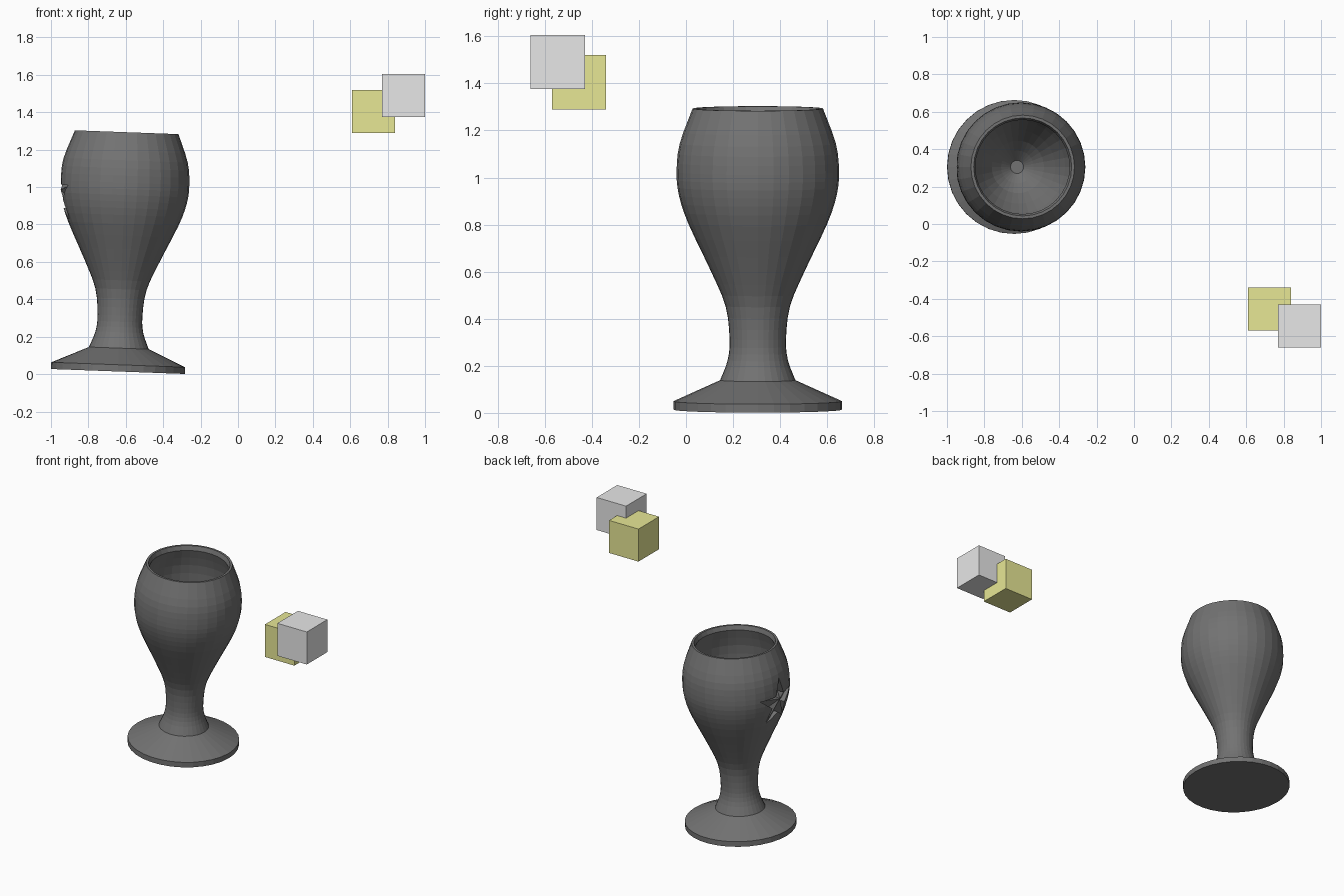
import bpy, bmesh, math
from mathutils import Vector, Matrix

if "Cube" in bpy.data.objects:
    bpy.data.objects.remove(bpy.data.objects["Cube"], do_unlink=True)


def material(name, rgb):
    m = bpy.data.materials.new(name)
    m.use_nodes = True
    m.diffuse_color = (*rgb, 1)
    m.node_tree.nodes["Principled BSDF"].inputs["Base Color"].default_value = (*rgb, 1)
    return m


def add_object(name, bm, mat=None):
    bmesh.ops.recalc_face_normals(bm, faces=bm.faces)
    me = bpy.data.meshes.new(name)
    bm.to_mesh(me)
    bm.free()
    if mat:
        me.materials.append(mat)
    ob = bpy.data.objects.new(name, me)
    bpy.context.collection.objects.link(ob)
    return ob


def smooth_path(points, steps):
    """Catmull-Rom curve through the profile points."""
    p = [Vector(q) for q in points]
    p = [2 * p[0] - p[1]] + p + [2 * p[-1] - p[-2]]
    out = []
    for a, b, c, d in zip(p, p[1:], p[2:], p[3:]):
        for i in range(steps):
            t = i / steps
            out.append(0.5 * (2 * b + (c - a) * t + (2 * a - 5 * b + 4 * c - d) * t ** 2
                              + (3 * b - a - 3 * c + d) * t ** 3))
    return out + [p[-2]]


def lathe(name, profile, sides, mat):
    bm = bmesh.new()
    vs = [bm.verts.new((r, 0, z)) for r, z in profile]
    es = [bm.edges.new(pair) for pair in zip(vs, vs[1:])]
    bmesh.ops.spin(bm, geom=vs + es, cent=(0, 0, 0), axis=(0, 0, 1),
                   angle=math.tau, steps=sides)
    bmesh.ops.remove_doubles(bm, verts=bm.verts, dist=0.0005)
    return add_object(name, bm, mat)


dark = material("dark_grey", (0.17, 0.17, 0.17))
grey = material("light_grey", (0.8, 0.8, 0.8))
olive = material("pale_olive", (0.8, 0.8, 0.3))

# Goblet: foot, stem, bowl, lip and hollow, leaning slightly to the left
foot = [(0, 0), (0.358, 0), (0.358, 0.036)]
outer = [(0.16, 0.125), (0.128, 0.21), (0.12, 0.3), (0.137, 0.44), (0.2, 0.59),
         (0.295, 0.79), (0.335, 0.91), (0.345, 1.01), (0.332, 1.13), (0.277, 1.28)]
lip = [(0.262, 1.28)]
hollow = [(0.252, 1.25), (0.285, 1.13), (0.295, 1.01), (0.285, 0.91), (0.245, 0.79),
          (0.14, 0.58), (0.035, 0.46)]
profile = foot + smooth_path(outer, 3) + lip + smooth_path(hollow, 2) + [(0, 0.46)]
goblet = lathe("goblet", profile, 32, dark)
goblet.location = (-0.642, 0.305, 0.014)
goblet.rotation_euler.y = math.radians(2.1)

# Star recess with a raised middle, on the goblet's right side
bm = bmesh.new()
star = []
for i in range(10):
    a, r = math.pi * i / 5, 0.17 if i % 2 == 0 else 0.07
    star.append((0.305 + r * math.sin(a), 0.957 + r * math.cos(a)))
front = [bm.verts.new((-1.1, y, z)) for y, z in star]
back = [bm.verts.new((-0.9, y, z)) for y, z in star]
peak = bm.verts.new((-0.948, 0.305, 0.985))
bm.faces.new(front)
for i in range(10):
    j = (i + 1) % 10
    bm.faces.new((front[i], front[j], back[j], back[i]))
    bm.faces.new((back[i], back[j], peak))
cutter = add_object("star_cutter", bm, dark)
cutter.hide_render = True
mod = goblet.modifiers.new("star_recess", "BOOLEAN")
mod.operation, mod.solver, mod.object = "DIFFERENCE", "EXACT", cutter
bpy.context.view_layer.objects.active = goblet
bpy.ops.object.modifier_apply(modifier=mod.name)
bpy.data.objects.remove(cutter, do_unlink=True)

# Two overlapping floating cubes
for name, centre, mat in (("grey_cube", (0.885, -0.545, 1.49), grey),
                          ("olive_cube", (0.725, -0.455, 1.405), olive)):
    bm = bmesh.new()
    bmesh.ops.create_cube(bm, size=0.23, matrix=Matrix.Translation(centre))
    add_object(name, bm, mat)
